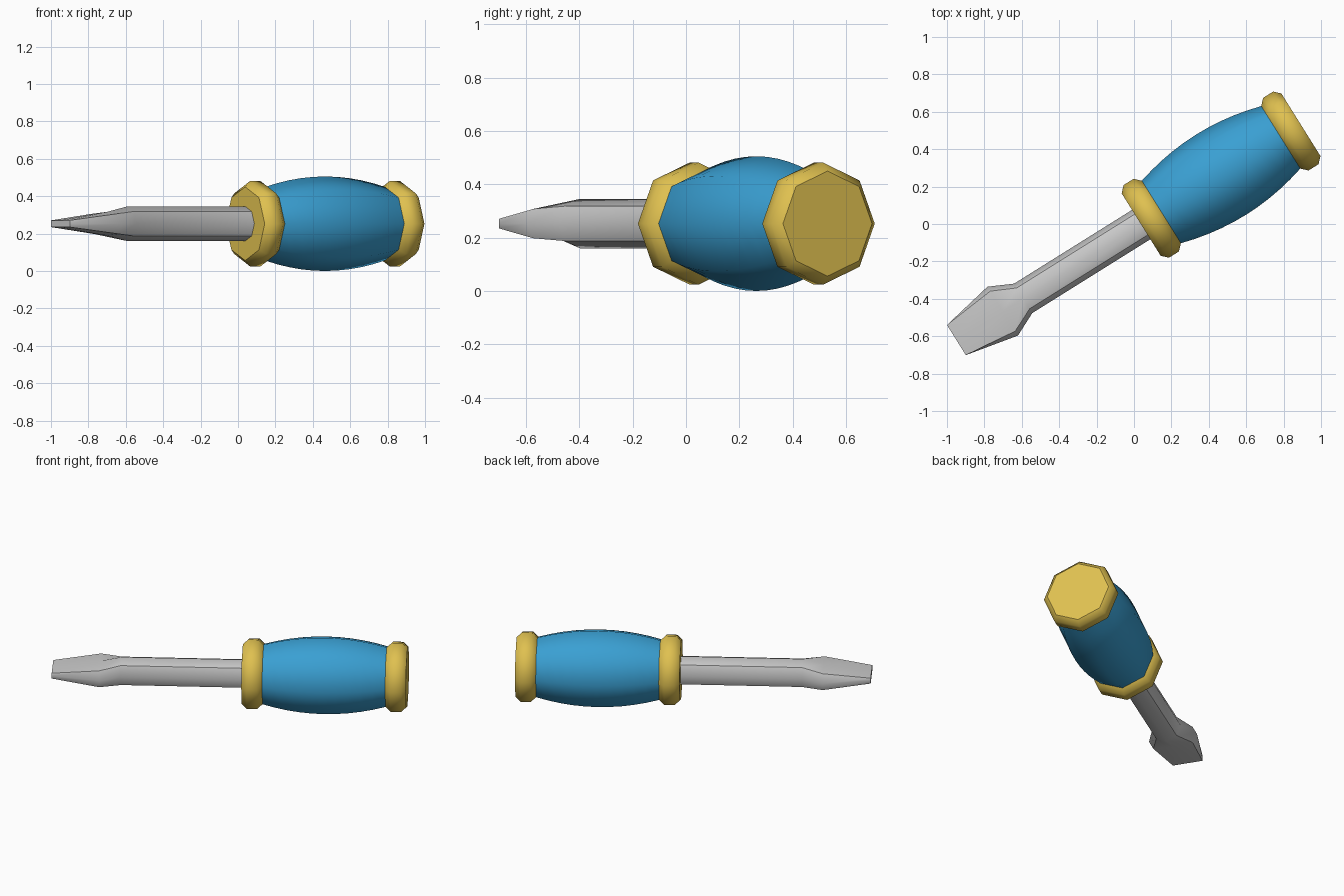
import bpy, bmesh, math

if "Cube" in bpy.data.objects:
    bpy.data.objects.remove(bpy.data.objects["Cube"])

ANGLE = math.atan2(0.53, 0.848)   # tool lies diagonally on the ground plane
OFFSET = -0.023                   # sideways shift of the tool axis
HEIGHT = 0.2525                   # height of the tool axis


def material(name, color):
    m = bpy.data.materials.new(name)
    m.diffuse_color = (*color, 1)
    m.use_nodes = True
    m.node_tree.nodes["Principled BSDF"].inputs["Base Color"].default_value = m.diffuse_color
    return m


blue = material("blue grip", (0.042, 0.35, 0.65))
gold = material("gold", (0.74, 0.53, 0.08))
steel = material("steel grey", (0.60, 0.60, 0.60))


def octagon(r):
    """Regular eight-sided section with corners at the top and sides."""
    d = r * math.sqrt(0.5)
    return section(r, d, d, r)


def section(side, diag_w, diag_h, top):
    return [(side, 0), (diag_w, diag_h), (0, top), (-diag_w, diag_h),
            (-side, 0), (-diag_w, -diag_h), (0, -top), (diag_w, -diag_h)]


def loft(name, rings, mat, sharp_corners=False):
    """Skin a list of (position along axis, section) with flat end caps."""
    bm = bmesh.new()
    loops = [[bm.verts.new((s, y, z)) for y, z in sec] for s, sec in rings]
    for a, b in zip(loops, loops[1:]):
        for k in range(8):
            j = (k + 1) % 8
            bm.faces.new((a[k], a[j], b[j], b[k])).smooth = True
        if sharp_corners:
            for k in range(1, 8, 2):
                bm.edges.get((a[k], b[k])).smooth = False
    for cap in (loops[0], loops[-1]):
        bm.faces.new(cap).smooth = False
        for k in range(8):
            bm.edges.get((cap[k], cap[(k + 1) % 8])).smooth = False
    bmesh.ops.recalc_face_normals(bm, faces=bm.faces)
    mesh = bpy.data.meshes.new(name)
    bm.to_mesh(mesh)
    bm.free()
    mesh.materials.append(mat)
    ob = bpy.data.objects.new(name, mesh)
    bpy.context.collection.objects.link(ob)
    ob.rotation_euler.z = ANGLE
    ob.location = (-math.sin(ANGLE) * OFFSET, math.cos(ANGLE) * OFFSET, HEIGHT)
    return ob


# Barrel-shaped grip
START, END, STEPS = 0.158, 0.911, 10
grip = []
for i in range(STEPS + 1):
    u = i / STEPS
    r = 0.197 + 0.0555 * (1 - (2 * u - 1) ** 2)
    grip.append((START + (END - START) * u, octagon(r)))
loft("grip", grip, blue)

# Gold collars at both ends of the grip
for name, s in (("front_collar", 0.031), ("end_collar", 0.911)):
    profile = [(0, 0.197), (0.032, 0.229), (0.095, 0.229), (0.127, 0.197)]
    loft(name, [(s + ds, octagon(r)) for ds, r in profile], gold)

# Steel shaft widening into a flat blade
loft("shaft_and_blade", [
    (0.05, octagon(0.0925)),
    (-0.713, octagon(0.0925)),
    (-0.842, section(0.154, 0.126, 0.055, 0.063)),
    (-1.134, section(0.095, 0.095, 0.018, 0.018)),
], steel, sharp_corners=True)
